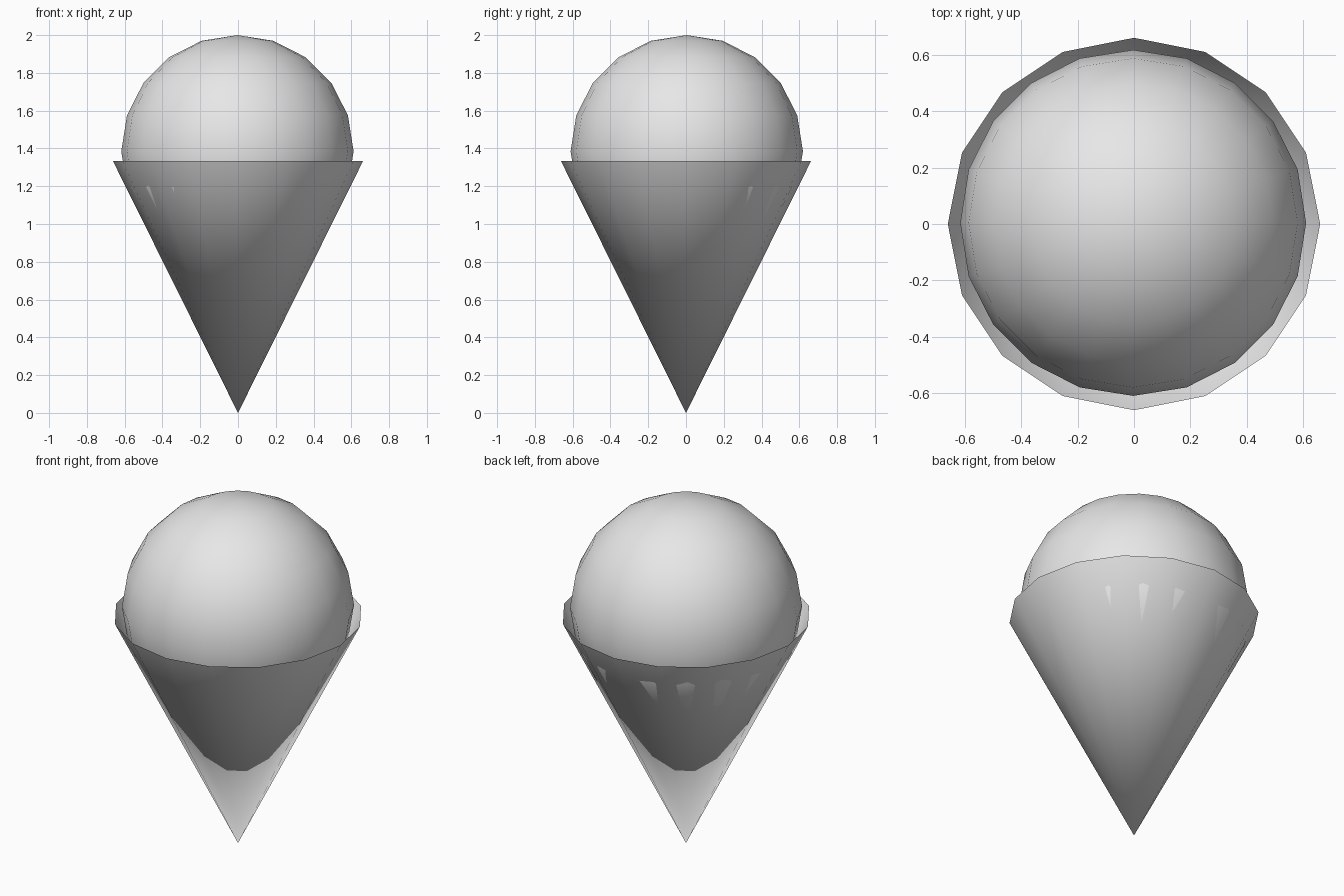
import bpy, bmesh
from mathutils import Matrix

if "Cube" in bpy.data.objects:
    bpy.data.objects.remove(bpy.data.objects["Cube"])

grey = bpy.data.materials.new("plain_grey")
grey.diffuse_color = (0.8, 0.8, 0.8, 1)
grey.use_nodes = True
grey.node_tree.nodes["Principled BSDF"].inputs["Base Color"].default_value = grey.diffuse_color


def add_part(name, bm):
    """Turn a bmesh into a smooth shaded grey object."""
    for f in bm.faces:
        f.smooth = True
    mesh = bpy.data.meshes.new(name)
    bm.to_mesh(mesh)
    bm.free()
    mesh.materials.append(grey)
    obj = bpy.data.objects.new(name, mesh)
    bpy.context.collection.objects.link(obj)
    return obj


CONE_RADIUS, CONE_HEIGHT = 0.662, 1.333
SCOOP_RADIUS = 0.615

# Wafer cone: sixteen sides, open at the rim, point on the ground
bm = bmesh.new()
bmesh.ops.create_cone(bm, cap_ends=False, segments=16, radius1=0.0,
                      radius2=CONE_RADIUS, depth=CONE_HEIGHT,
                      matrix=Matrix.Translation((0, 0, CONE_HEIGHT / 2)))
bmesh.ops.remove_doubles(bm, verts=bm.verts, dist=0.0001)
bmesh.ops.recalc_face_normals(bm, faces=bm.faces)
# the faces of the cone must look outward
if sum(f.normal.dot(f.calc_center_median().xy.to_3d()) for f in bm.faces) < 0:
    bmesh.ops.reverse_faces(bm, faces=bm.faces)
add_part("wafer_cone", bm)

# Scoop: round ball resting inside the cone, very slightly off centre
bm = bmesh.new()
bmesh.ops.create_uvsphere(bm, u_segments=20, v_segments=10, radius=SCOOP_RADIUS,
                          matrix=Matrix.Translation((-0.003, 0.004, 2 - SCOOP_RADIUS)))
add_part("ice_cream_scoop", bm)
